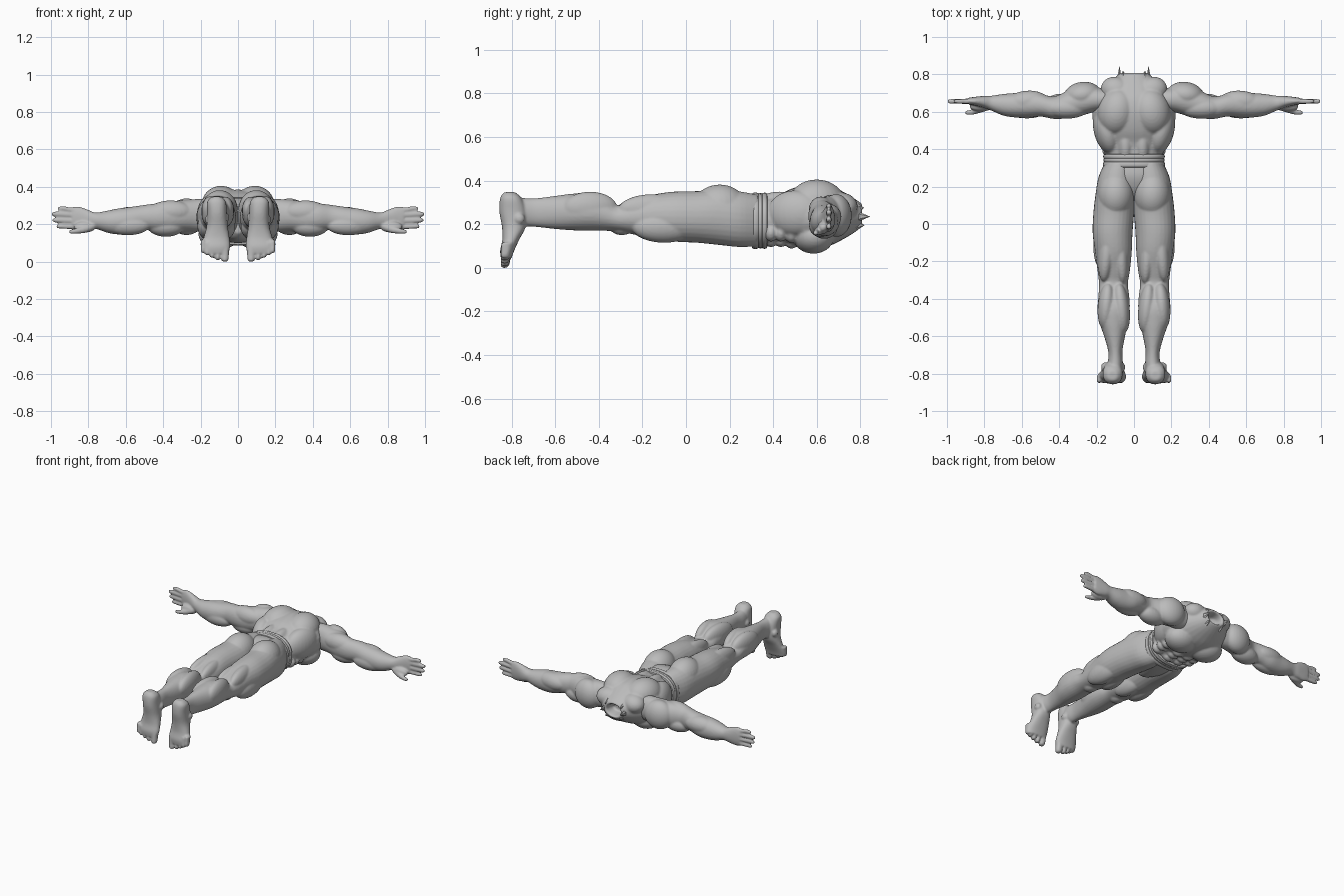
import bpy, bmesh, math
from mathutils import Matrix, Vector

skin = bpy.data.materials.new("plain grey")
skin.diffuse_color = (0.5, 0.5, 0.5, 1)


def catmull(a, b, c, d, t):
    return 0.5 * (2 * b + (c - a) * t + (2 * a - 5 * b + 4 * c - d) * t * t
                  + (3 * b - a - 3 * c + d) * t ** 3)


def loft(bm, axis, rows, n=28, power=2.3, steps=4):
    """Rounded tube along an axis; row = position, lo, hi, lo, hi on the other two axes."""
    rings = []
    for i in range(len(rows) - 1):
        quad = [rows[max(i - 1, 0)], rows[i], rows[i + 1], rows[min(i + 2, len(rows) - 1)]]
        for s in range(steps + (i == len(rows) - 2)):
            p, a0, a1, b0, b1 = [catmull(*v, s / steps) for v in zip(*quad)]
            ring = []
            for k in range(n):
                ang = 2 * math.pi * k / n
                c, q = math.cos(ang), math.sin(ang)
                u = math.copysign(abs(c) ** (2 / power), c)
                v = math.copysign(abs(q) ** (2 / power), q)
                co = [(a0 + a1) / 2 + u * (a1 - a0) / 2, (b0 + b1) / 2 + v * (b1 - b0) / 2]
                co.insert(axis, p)
                ring.append(bm.verts.new(co))
            rings.append(ring)
    for r0, r1 in zip(rings, rings[1:]):
        for k in range(n):
            bm.faces.new((r0[k], r0[(k + 1) % n], r1[(k + 1) % n], r1[k]))
    bm.faces.new(rings[0][::-1])
    bm.faces.new(rings[-1])


def blob(bm, centre, radii, yaw=0, both=False):
    """Ellipsoid muscle, turned about z, optionally on both sides."""
    for side in ((1, -1) if both else (1,)):
        m = (Matrix.Translation((centre[0] * side, centre[1], centre[2]))
             @ Matrix.Rotation(math.radians(yaw * side), 4, 'Z')
             @ Matrix.Diagonal((*radii, 1)))
        bmesh.ops.create_uvsphere(bm, u_segments=28, v_segments=18, radius=1, matrix=m)


def finish(name, bm, voxel=0.0, mirror=False, smooth=4):
    bmesh.ops.recalc_face_normals(bm, faces=bm.faces)
    me = bpy.data.meshes.new(name)
    bm.to_mesh(me)
    bm.free()
    ob = bpy.data.objects.new(name, me)
    bpy.context.collection.objects.link(ob)
    me.materials.append(skin)
    if voxel:
        mod = ob.modifiers.new("fuse", 'REMESH')
        mod.mode, mod.voxel_size, mod.use_smooth_shade = 'VOXEL', voxel, True
        mod = ob.modifiers.new("soften", 'SMOOTH')
        mod.factor, mod.iterations = 0.5, smooth
    if mirror:
        mod = ob.modifiers.new("mirror", 'MIRROR')
        mod.use_mirror_merge = False
    if not voxel:
        bpy.ops.object.select_all(action='DESELECT')
        ob.select_set(True)
        bpy.context.view_layer.objects.active = ob
        bpy.ops.object.shade_smooth_by_angle(angle=math.radians(40))
    return ob


# Torso: ribcage, with the open neck folded inward at the end
bm = bmesh.new()
loft(bm, 1, [(.26, -.15, .15, .11, .34), (.31, -.155, .155, .105, .335),
             (.37, -.155, .155, .105, .33), (.43, -.175, .175, .115, .34),
             (.49, -.20, .20, .10, .365), (.55, -.22, .22, .09, .38),
             (.61, -.222, .222, .09, .385), (.67, -.20, .20, .105, .375),
             (.72, -.165, .165, .13, .35), (.77, -.115, .115, .16, .32),
             (.808, -.07, .07, .19, .292), (.80, -.055, .055, .20, .28),
             (.74, -.045, .045, .21, .27)], power=2.1)
blob(bm, (.09, .60, .30), (.105, .13, .105), 12, True)     # upper back
blob(bm, (.145, .50, .25), (.07, .13, .105), -14, True)    # side back
blob(bm, (.045, .43, .265), (.05, .13, .085), 0, True)     # lower back
blob(bm, (.10, .585, .145), (.112, .095, .08), 10, True)   # chest
blob(bm, (.09, .71, .28), (.09, .075, .065), 25, True)     # neck slope
for y, z in ((.485, .118), (.435, .125), (.39, .125)):     # belly rows
    blob(bm, (.038, y, z), (.04, .03, .03), 0, True)
    blob(bm, (.125, y, z + .035), (.045, .03, .04), 0, True)
finish("torso", bm, .007, smooth=3)

# Jagged collar points around the neck opening
bm = bmesh.new()
for x, y, z, h, r in ((.078, .808, .235, .075, .024), (.055, .80, .195, .04, .02),
                      (.06, .80, .275, .035, .02)):
    for s in (1, -1):
        m = (Matrix.Translation((x * s, y, z)) @ Matrix.Rotation(-math.pi / 2, 4, 'X')
             @ Matrix.Diagonal((.7, 1.3, 1, 1)))
        bmesh.ops.create_cone(bm, cap_ends=True, segments=6, radius1=r, radius2=0,
                              depth=h, matrix=m)
finish("collar_points", bm)

# Belt: three overlapping wraps
bm = bmesh.new()
for y, w, g in ((.318, .014, 0), (.342, .011, -.003), (.361, .011, -.001)):
    rows = [(y + w * t, -.162 - g - o, .162 + g + o, .09 - g - o, .342 + g + o)
            for t, o in ((-1.15, -.012), (-1, 0), (0, .004), (1, 0), (1.15, -.012))]
    loft(bm, 1, rows, n=40, power=2.4, steps=2)
finish("belt", bm)

# Hips between the legs
bm = bmesh.new()
loft(bm, 1, [(.32, -.15, .15, .10, .335), (.25, -.16, .16, .10, .34),
             (.17, -.10, .10, .105, .31), (.10, -.05, .05, .12, .25),
             (.06, -.02, .02, .15, .21)])
finish("hips", bm, .009)

# Legs with feet
bm = bmesh.new()
loft(bm, 1, [(.33, .0, .155, .10, .335), (.25, -.005, .19, .095, .35),
             (.15, -.004, .207, .105, .36), (.05, .0, .218, .115, .352),
             (-.05, .008, .221, .12, .35), (-.15, .012, .208, .135, .336),
             (-.25, .022, .195, .155, .305), (-.32, .033, .187, .167, .288),
             (-.38, .026, .19, .17, .32), (-.45, .022, .195, .17, .342),
             (-.52, .03, .187, .172, .34), (-.60, .048, .16, .178, .33),
             (-.68, .062, .138, .187, .32), (-.74, .06, .14, .19, .32),
             (-.80, .065, .15, .20, .33)], power=2.1)
blob(bm, (.098, .155, .275), (.097, .125, .107), 0)        # seat muscle
blob(bm, (.155, -.10, .19), (.062, .15, .075), 4)          # outer thigh
blob(bm, (.07, -.12, .185), (.055, .13, .065), -4)         # inner thigh
blob(bm, (.145, -.15, .27), (.045, .16, .068), 6)          # back of thigh
blob(bm, (.07, -.17, .265), (.04, .15, .062), -4)
blob(bm, (.11, -.295, .18), (.042, .05, .03), 0)           # knee
blob(bm, (.148, -.44, .275), (.046, .125, .074), 5)        # calf
blob(bm, (.068, -.45, .275), (.045, .135, .072), -6)
loft(bm, 2, [(.347, .09, .14, -.835, -.785), (.32, .065, .165, -.853, -.755),
             (.26, .06, .165, -.857, -.732), (.19, .055, .168, -.845, -.735),
             (.13, .046, .183, -.843, -.765), (.08, .042, .195, -.853, -.788),
             (.045, .05, .192, -.85, -.80)])
blob(bm, (.065, -.765, .235), (.018, .025, .025))          # ankle bones
blob(bm, (.158, -.765, .225), (.018, .025, .025))
for x, tip, r in ((.07, .0, .021), (.108, .008, .0145), (.138, .02, .0135),
                  (.164, .034, .013), (.187, .047, .0125)):  # toes
    loft(bm, 2, [(tip, x - r * .5, x + r * .5, -.84, -.825),
                 (tip + .006, x - r * .85, x + r * .85, -.85, -.815),
                 (tip + .025, x - r, x + r, -.85, -.808),
                 (tip + .07, x - r, x + r, -.848, -.80)], n=14)
finish("legs", bm, .0062, True)

# Arms with hands
bm = bmesh.new()
loft(bm, 0, [(.12, .60, .72, .17, .33), (.20, .60, .73, .16, .335),
             (.28, .58, .74, .16, .33), (.36, .565, .71, .155, .322),
             (.43, .562, .682, .165, .312), (.50, .575, .697, .168, .303),
             (.57, .57, .707, .15, .293), (.64, .57, .70, .145, .284),
             (.70, .58, .695, .155, .272), (.76, .605, .686, .175, .262),
             (.80, .62, .685, .17, .276), (.85, .633, .68, .165, .294),
             (.885, .64, .675, .17, .292)], power=2.1)
blob(bm, (.275, .69, .24), (.10, .07, .098), -8)           # shoulder
blob(bm, (.385, .635, .19), (.10, .062, .057), 0)          # upper arm
blob(bm, (.36, .62, .265), (.12, .057, .062), 0)
blob(bm, (.57, .655, .235), (.11, .058, .058), -4)         # forearm
blob(bm, (.59, .615, .195), (.12, .05, .054), 4)
blob(bm, (.82, .628, .185), (.06, .025, .03), 0)           # thumb pad
for tip, z0, z1, r in ((.965, .277, .284, .0125), (.998, .25, .254, .0135),
                       (.992, .219, .221, .0135), (.972, .187, .188, .0125)):  # fingers
    rows = [(.84, z0, r), (.90, z0, r * 1.05), (tip - .035, z1, r),
            (tip - .008, z1, r * .8), (tip, z1, r * .35)]
    loft(bm, 0, [(x, .656 - q, .656 + q, z - q, z + q) for x, z, q in rows], n=14)
loft(bm, 0, [(.77, .61, .65, .17, .21), (.82, .595, .635, .153, .19),
             (.865, .584, .612, .149, .178), (.895, .584, .607, .149, .17),
             (.905, .59, .60, .154, .164)], n=14)          # thumb
finish("arms", bm, .0062, True)
